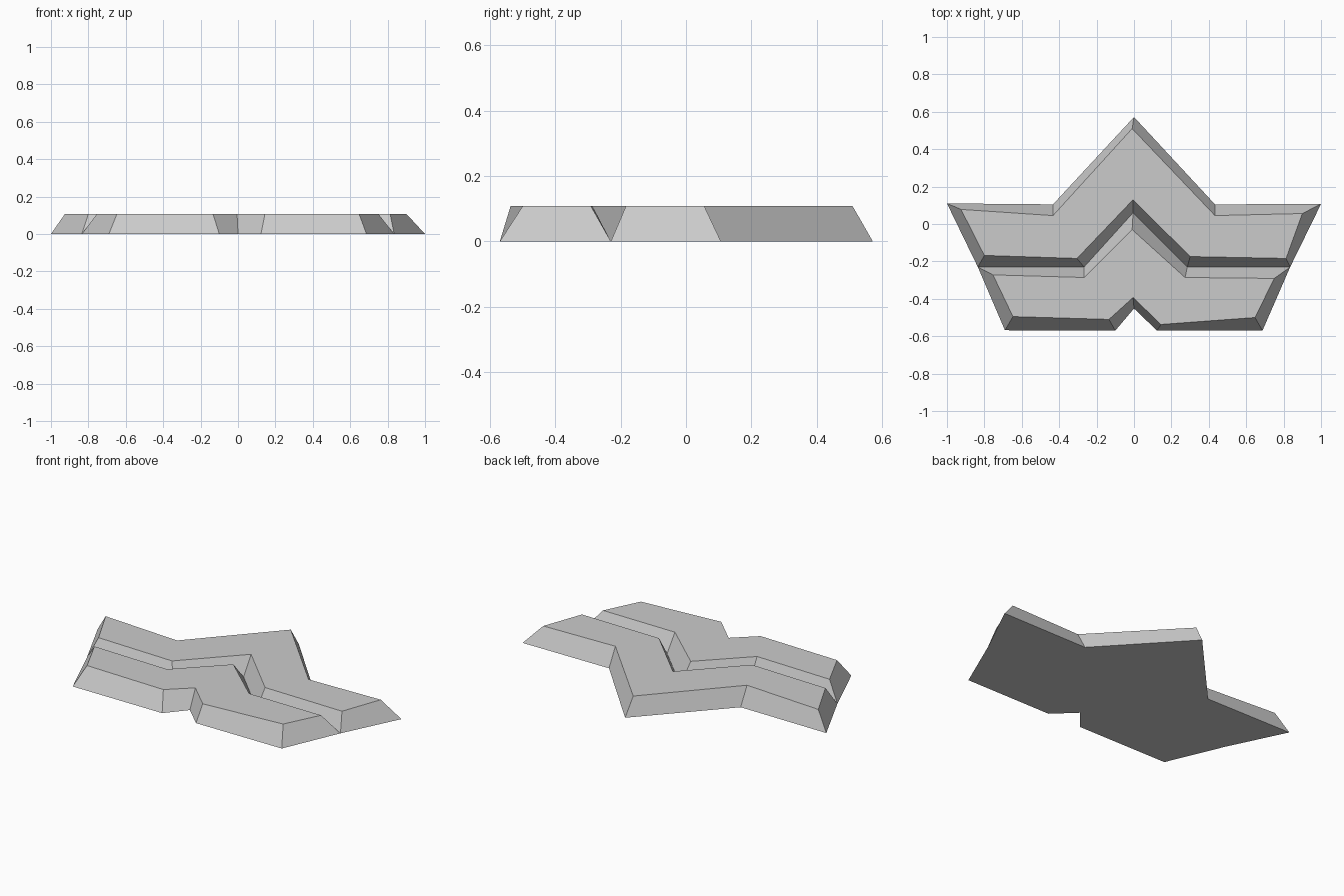
import bpy, bmesh

HEIGHT = 0.108

cube = bpy.data.objects.get("Cube")
if cube:
    bpy.data.objects.remove(cube, do_unlink=True)

# One flat grey for the whole badge
grey = bpy.data.materials.new("plain_grey")
grey.use_nodes = True
colour = (0.6, 0.6, 0.6, 1)
grey.diffuse_color = colour
grey.node_tree.nodes["Principled BSDF"].inputs["Base Color"].default_value = colour


def chevron_plate(name, base_back, base_front, top_back, top_front):
    """Bevelled plate: a wide base outline joined to a narrower top outline.
    Every edge line runs from left to right across the badge."""
    bm = bmesh.new()
    base = [bm.verts.new((x, y, 0)) for x, y in base_front + base_back[::-1]]
    top = [bm.verts.new((x, y, HEIGHT)) for x, y in top_front + top_back[::-1]]
    bm.faces.new(top)
    bm.faces.new(base[::-1])
    for i in range(len(base)):
        j = (i + 1) % len(base)
        bm.faces.new((base[i], base[j], top[j], top[i]))
    mesh = bpy.data.meshes.new(name)
    bm.to_mesh(mesh)
    bm.free()
    mesh.materials.append(grey)
    obj = bpy.data.objects.new(name, mesh)
    bpy.context.collection.objects.link(obj)
    return obj


# Zigzag groove line where the two plates meet
groove = [(-.835, -.23), (-.267, -.23), (-.005, .06), (.285, -.23), (.835, -.23)]

# Back plate with the tall central peak
chevron_plate(
    "back_chevron_plate",
    base_back=[(-1, .11), (-.433, .105), (0, .572), (.433, .105), (1, .107)],
    base_front=groove,
    top_back=[(-.925, .078), (-.433, .045), (-.01, .51), (.433, .045), (.9, .056)],
    top_front=[(-.8, -.168), (-.305, -.184), (-.005, .13), (.3, -.174), (.813, -.184)],
)

# Front plate with the small central notch
chevron_plate(
    "front_chevron_plate",
    base_back=groove,
    base_front=[(-.69, -.568), (-.1, -.57), (0, -.452), (.123, -.57), (.687, -.57)],
    top_back=[(-.754, -.272), (-.267, -.286), (-.01, -.03), (.273, -.286), (.75, -.291)],
    top_front=[(-.647, -.495), (-.134, -.51), (-.005, -.393), (.144, -.537), (.647, -.5)],
)
